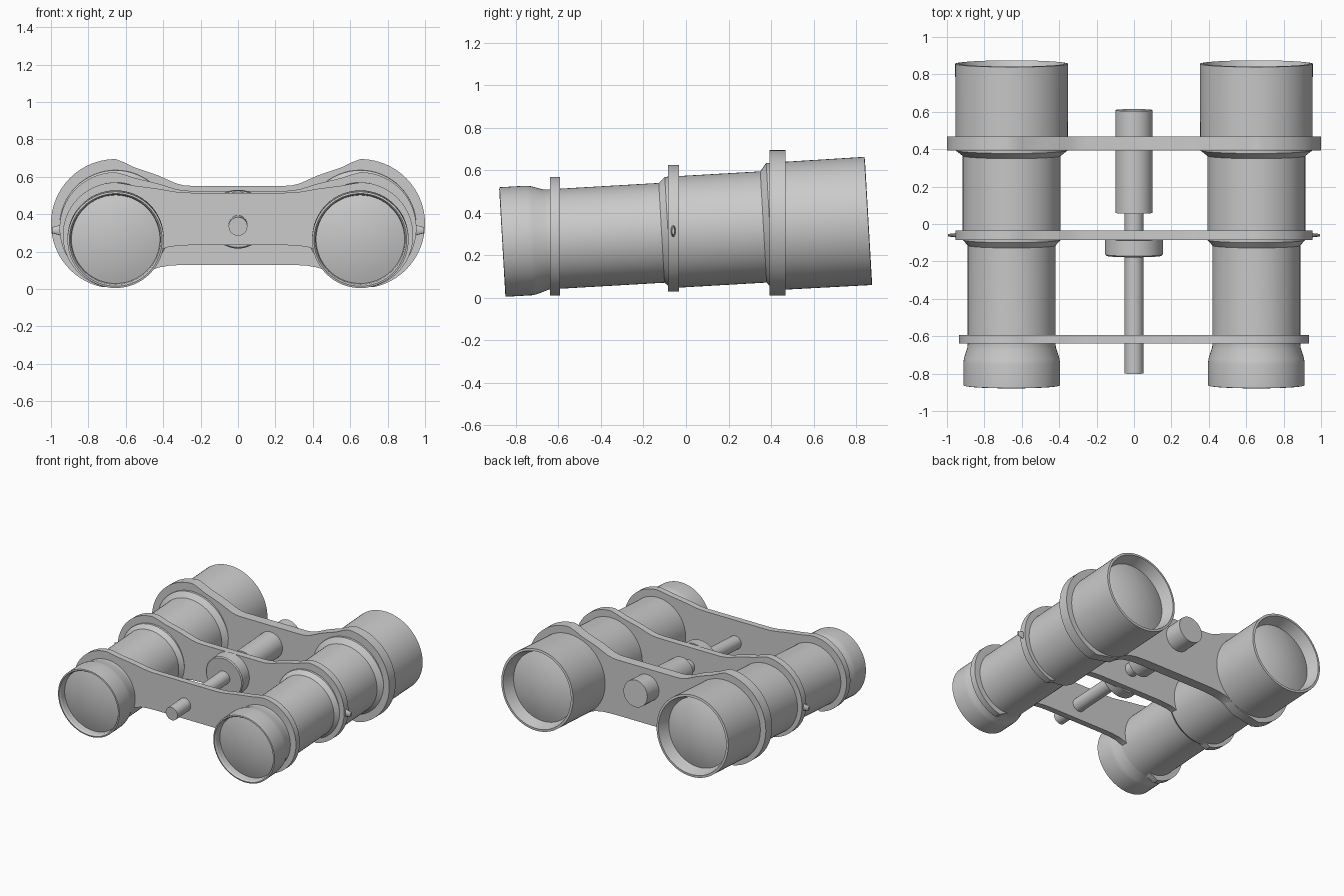
import bpy, bmesh, math
from mathutils import Matrix, Vector

if "Cube" in bpy.data.objects:
    bpy.data.objects.remove(bpy.data.objects["Cube"])

TILT = math.radians(3.3)      # barrels rise gently towards the back
CX = 0.654                    # barrel centre distance from the middle

grey = bpy.data.materials.new("plain grey")
grey.diffuse_color = (0.6, 0.6, 0.6, 1)
grey.use_nodes = True
grey.node_tree.nodes["Principled BSDF"].inputs["Base Color"].default_value = grey.diffuse_color


def finish(name, bm, mirror=False, angle=30):
    bmesh.ops.recalc_face_normals(bm, faces=bm.faces)
    me = bpy.data.meshes.new(name)
    bm.to_mesh(me)
    bm.free()
    ob = bpy.data.objects.new(name, me)
    bpy.context.collection.objects.link(ob)
    me.materials.append(grey)
    if mirror:
        ob.modifiers.new("Mirror", 'MIRROR').use_mirror_merge = False
    bpy.ops.object.select_all(action='DESELECT')
    ob.select_set(True)
    bpy.context.view_layer.objects.active = ob
    bpy.ops.object.shade_smooth_by_angle(angle=math.radians(angle))
    return ob


def lathe(name, profile, x, z, mirror=False, n=64):
    """Spin (distance along axis, radius) points around the tilted axis."""
    bm = bmesh.new()
    mat = Matrix.Translation((x, 0, z)) @ Matrix.Rotation(TILT, 4, 'X')
    rings = []
    for s, r in profile:
        if r == 0:
            rings.append([bm.verts.new(mat @ Vector((0, s, 0)))] * n)
        else:
            rings.append([bm.verts.new(mat @ Vector((r * math.cos(a), s, r * math.sin(a))))
                          for a in (2 * math.pi * i / n for i in range(n))])
    for a, b in zip(rings, rings[1:]):
        for i in range(n):
            j = (i + 1) % n
            quad = [a[i], a[j], b[j], b[i]]
            bm.faces.new(list(dict.fromkeys(quad)))
    return finish(name, bm, mirror)


def dome(rim, height, radius, steps=8):
    """Shallow lens curve from the rim to the centre."""
    return [(rim + height * (1 - (1 - k / steps) ** 2), radius * (1 - k / steps))
            for k in range(steps + 1)]


def bridge(name, y0, y1, cz, r, top, bottom):
    """Plate with a round lobe about each barrel and a waisted middle."""
    arc = [math.radians(90 - 168 * i / 40) for i in range(41)]
    half = [(CX + r * math.cos(a), cz + r * math.sin(a)) for a in arc]
    lo, hi = cz - r, cz + r
    half += [(x, lo + (bottom - lo) * f) for x, f in
             ((.553, .34), (.50, .62), (.46, .80), (.42, .89), (.37, .96), (.31, .99), (.25, 1))]
    upper = [(x, hi + (top - hi) * f) for x, f in
             ((.25, 1), (.29, .98), (.33, .91), (.37, .79), (.42, .63), (.48, .48), (.553, .31), (.61, .12))]
    half = upper + half
    outline = half + [(-x, z) for x, z in reversed(half)]
    bm = bmesh.new()
    face = bm.faces.new([bm.verts.new((x, y0, z)) for x, z in outline])
    out = bmesh.ops.extrude_face_region(bm, geom=[face])
    for v in out["geom"]:
        if isinstance(v, bmesh.types.BMVert):
            v.co.y = y1
    if face.is_valid is False or len([f for f in bm.faces if len(f.verts) > 4]) < 2:
        bm.faces.new([v for v in bm.verts if abs(v.co.y - y0) < 1e-6])
    return finish(name, bm)


# Barrels: eyecup, stepped tube and objective hood in one turned shell
lathe("barrels", [
    (-.81, .236), (-.855, .240), (-.866, .248), (-.864, .258), (-.74, .258), (-.715, .254),
    (-.66, .236), (-.64, .235), (-.115, .235), (-.085, .262), (.365, .262), (.395, .300),
    (.858, .302), (.86, .285), (.77, .258)], CX, .313, mirror=True)

# Lenses
lathe("eyepiece_lenses", dome(-.815, -.035, .238), CX, .313, mirror=True)
lathe("objective_lenses", dome(.772, .05, .260), CX, .313, mirror=True)

# Three bridge plates
bridge("front_bridge", -.64, -.594, .2875, .2825, .515, .235)
bridge("middle_bridge", -.085, -.034, .325, .300, .525, .235)
bridge("rear_bridge", .392, .468, .349, .346, .552, .130)

# Focus rod, wheel and sleeve
lathe("focus_rod", [(-.80, 0), (-.80, .05), (.10, .05), (.10, 0)], 0, .381)
lathe("focus_wheel", [(-.17, 0), (-.17, .148), (-.163, .155), (-.08, .155), (-.08, 0)], 0, .381)
lathe("focus_sleeve", [(.06, 0), (.06, .1), (.61, .1), (.61, 0)], 0, .381)

# Small side lugs on the middle bridge
bm = bmesh.new()
bmesh.ops.create_cone(bm, cap_ends=True, segments=16, radius1=.032, radius2=.016, depth=.06)
bmesh.ops.transform(bm, verts=bm.verts, matrix=Matrix.Translation((.965, -.06, .315))
                    @ Matrix.Diagonal((1, .42, 1, 1)) @ Matrix.Rotation(math.pi / 2, 4, 'Y'))
finish("side_lugs", bm, mirror=True)
